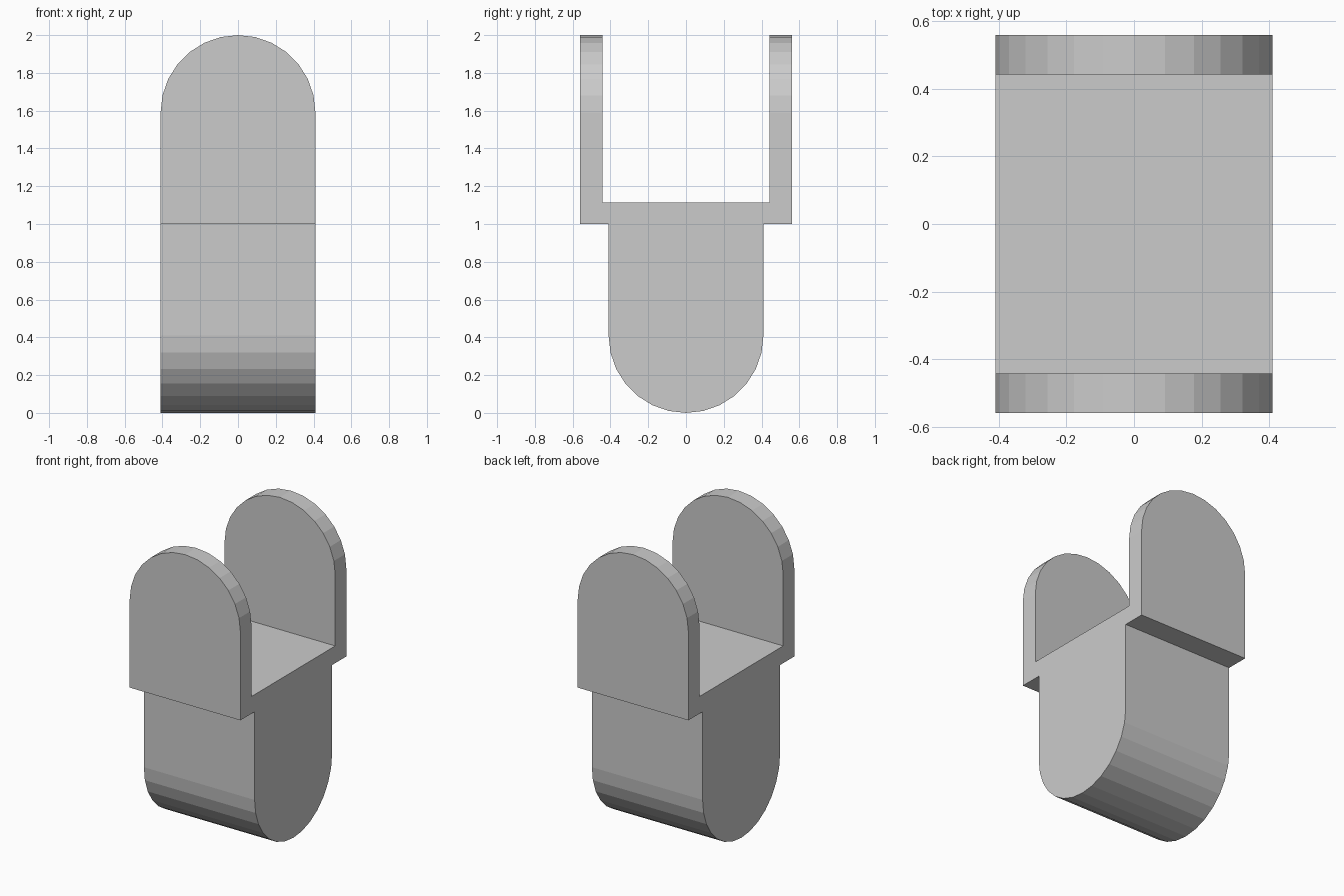
import bpy, bmesh, math

if "Cube" in bpy.data.objects:
    bpy.data.objects.remove(bpy.data.objects["Cube"])

R = 0.41        # half width and arc radius
SEG = 14        # flat facets per half circle


def prism(name, outline, to_3d, half):
    """Closed prism from a 2D outline; to_3d maps (u, v, depth) to xyz."""
    bm = bmesh.new()
    a = [bm.verts.new(to_3d(u, v, -half)) for u, v in outline]
    b = [bm.verts.new(to_3d(u, v, half)) for u, v in outline]
    bm.faces.new(a)
    bm.faces.new(b[::-1])
    for i in range(len(a)):
        j = (i + 1) % len(a)
        bm.faces.new((a[j], a[i], b[i], b[j]))
    bmesh.ops.recalc_face_normals(bm, faces=bm.faces[:])
    mesh = bpy.data.meshes.new(name)
    bm.to_mesh(mesh)
    bm.free()
    obj = bpy.data.objects.new(name, mesh)
    bpy.context.collection.objects.link(obj)
    return obj


def half_circle(centre, sign):
    """Points from +R to -R, bulging up (sign 1) or down (sign -1)."""
    angles = [math.pi * i / SEG for i in range(SEG + 1)]
    return [(R * math.cos(t), centre + sign * R * math.sin(t)) for t in angles]


# Side profile: round-bottomed tongue, ledge and two upright cheeks
right = [(R, 1.0), (0.56, 1.0), (0.56, 2.1), (0.443, 2.1), (0.443, 1.115)]
left = [(-y, z) for y, z in right]
fork = prism("hinge_fork", half_circle(R, -1) + left + right[::-1],
             lambda u, v, d: (d, u, v), 0.6)

# Front profile: straight sides with an arched top, trims the fork
arch = prism("arch_cutter", half_circle(2 - R, 1) + [(-R, -0.2), (R, -0.2)],
             lambda u, v, d: (u, d, v), 0.8)
arch.hide_render = True

trim = fork.modifiers.new("arch_trim", "BOOLEAN")
trim.operation = "INTERSECT"
trim.solver = "EXACT"
trim.object = arch

# Apply the trim and drop the cutter
bpy.context.view_layer.update()
bpy.context.view_layer.objects.active = fork
fork.select_set(True)
bpy.ops.object.modifier_apply(modifier=trim.name)
bpy.data.objects.remove(arch, do_unlink=True)
